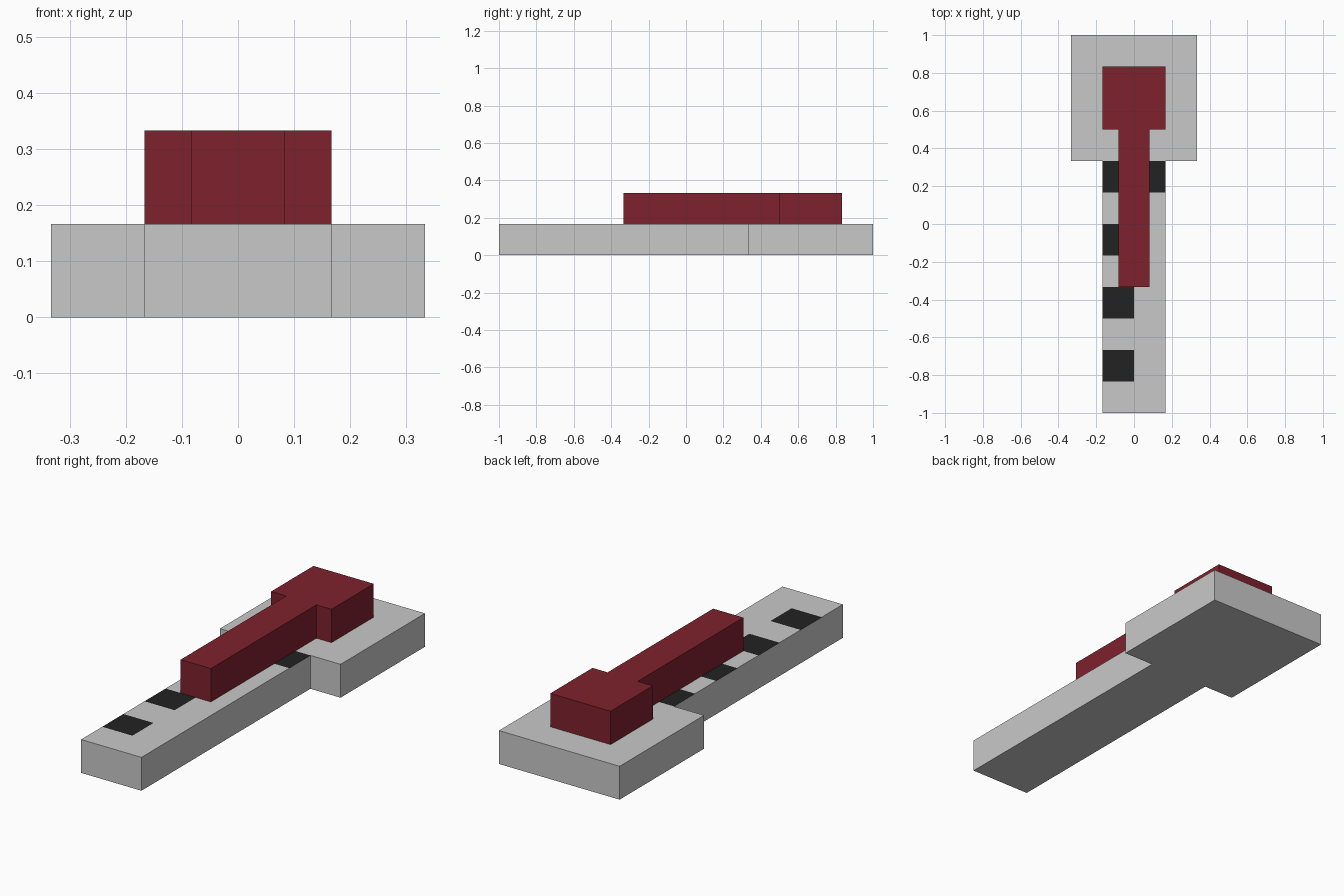
import bpy, bmesh

if "Cube" in bpy.data.objects:
    bpy.data.objects.remove(bpy.data.objects["Cube"])

U = 1 / 6  # the whole model sits on a grid of sixths


def material(name, rgb):
    m = bpy.data.materials.new(name)
    m.diffuse_color = (*rgb, 1)
    m.use_nodes = True
    m.node_tree.nodes["Principled BSDF"].inputs["Base Color"].default_value = m.diffuse_color
    return m


GREY = material("light grey", (0.584, 0.584, 0.584))
RED = material("dark red", (0.209, 0.015, 0.026))
BLACK = material("black", (0.016, 0.016, 0.016))


def slab(name, xs, ys, inside, z0, z1, mats, is_mark=None):
    """Extrude the grid cells that lie inside an outline; mark top cells by a rule."""
    bm = bmesh.new()
    for x0, x1 in zip(xs, xs[1:]):
        for y0, y1 in zip(ys, ys[1:]):
            if inside((x0 + x1) / 2, (y0 + y1) / 2):
                corners = ((x0, y0), (x1, y0), (x1, y1), (x0, y1))
                bm.faces.new([bm.verts.new((x * U, y * U, z0 * U)) for x, y in corners])
    bmesh.ops.remove_doubles(bm, verts=bm.verts[:], dist=1e-4)
    ext = bmesh.ops.extrude_face_region(bm, geom=bm.faces[:])
    top = [v for v in ext["geom"] if isinstance(v, bmesh.types.BMVert)]
    bmesh.ops.translate(bm, verts=top, vec=(0, 0, (z1 - z0) * U))
    bmesh.ops.recalc_face_normals(bm, faces=bm.faces[:])
    if is_mark:
        for f in bm.faces:
            c = f.calc_center_median() / U
            if f.normal.z > 0.5 and is_mark(c.x, c.y):
                f.material_index = 1
    me = bpy.data.meshes.new(name)
    bm.to_mesh(me)
    bm.free()
    for m in mats:
        me.materials.append(m)
    ob = bpy.data.objects.new(name, me)
    bpy.context.collection.objects.link(ob)
    return ob


# Base: narrow strip with a wide head; half-width ticks, the last one full width
def tick(x, y):
    row = (y + 5) % 2 < 1 and y < 2
    return row and (x < 0 or y > 1)


slab("base_plate", [-2, -1, 0, 1, 2], [-6, -5, -4, -3, -2, -1, 0, 1, 2, 6],
     lambda x, y: abs(x) < (1 if y < 2 else 2), 0, 1, [GREY, BLACK], tick)

# Slider: narrow bar with a square head
slab("red_bar", [-1, -0.5, 0.5, 1], [-2, 3, 5],
     lambda x, y: abs(x) < (0.5 if y < 3 else 1), 1, 2, [RED])
